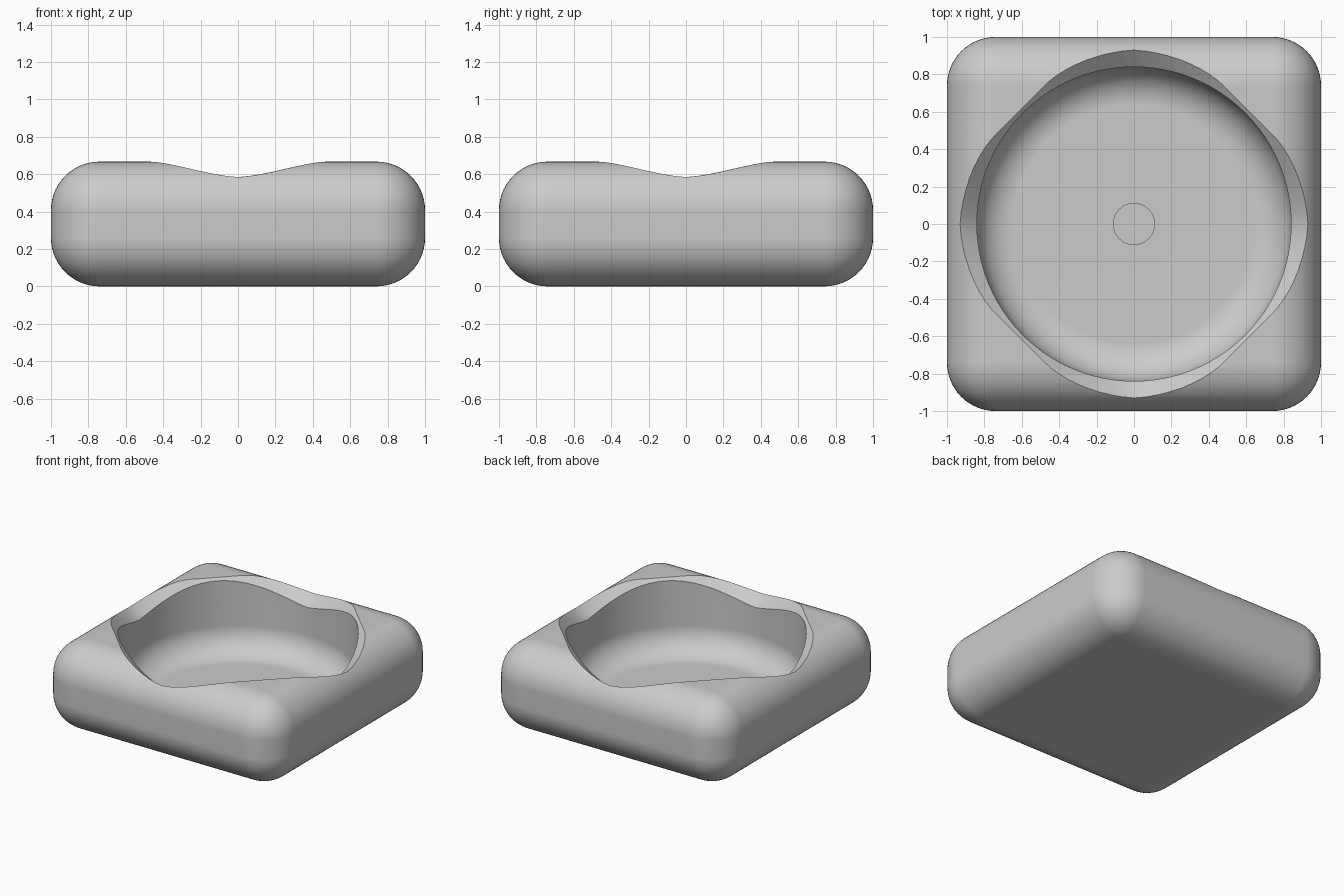
import bpy, bmesh, math

default = bpy.data.objects.get("Cube")
if default:
    bpy.data.objects.remove(default, do_unlink=True)

HEIGHT, ROUND = 0.667, 0.26          # block height and edge radius
WALL_R, FILLET, FLOOR = 0.84, 0.2, 0.1
SIDES = 96

grey = bpy.data.materials.new("plain_grey")
grey.use_nodes = True
colour = (0.6, 0.6, 0.6, 1)
grey.diffuse_color = colour
grey.node_tree.nodes["Principled BSDF"].inputs["Base Color"].default_value = colour


def make_object(name, bm):
    mesh = bpy.data.meshes.new(name)
    bmesh.ops.recalc_face_normals(bm, faces=bm.faces)
    bm.to_mesh(mesh)
    bm.free()
    mesh.materials.append(grey)
    obj = bpy.data.objects.new(name, mesh)
    bpy.context.collection.objects.link(obj)
    return obj


# Rounded square block
bm = bmesh.new()
bmesh.ops.create_cube(bm, size=2)
for v in bm.verts:
    v.co.z = (v.co.z + 1) / 2 * HEIGHT
bmesh.ops.bevel(bm, geom=bm.edges[:], offset=ROUND, offset_type='OFFSET',
                segments=14, profile=0.5, affect='EDGES')
dish = make_object("dish", bm)


# Bowl cutter: a lathe whose lip dips towards each of the four sides
def lip_height(angle):
    return 0.51 + 0.14 * abs(math.sin(2 * angle)) ** 1.4


def profile(angle):
    points = [(0.11, FLOOR - 0.02), (0.11, FLOOR)]
    for i in range(11):
        a = i / 10 * math.pi / 2
        points.append((WALL_R - FILLET + FILLET * math.sin(a),
                       FLOOR + FILLET * (1 - math.cos(a))))
    lip = lip_height(angle)
    points += [(WALL_R, lip), (WALL_R + 0.35, lip + 0.29), (WALL_R + 0.35, 1.2)]
    return points


bm = bmesh.new()
columns = []
for i in range(SIDES):
    a = i / SIDES * math.tau
    columns.append([bm.verts.new((r * math.cos(a), r * math.sin(a), z))
                    for r, z in profile(a)])
for i, here in enumerate(columns):
    there = columns[(i + 1) % SIDES]
    for j in range(len(here) - 1):
        bm.faces.new((here[j], there[j], there[j + 1], here[j + 1]))
for end in (0, -1):
    bm.faces.new([c[end] for c in columns])
cutter = make_object("bowl_cutter", bm)
cutter.hide_render = True

# Carve the bowl, then drop the cutter
bpy.ops.object.select_all(action='DESELECT')
bpy.context.view_layer.objects.active = dish
dish.select_set(True)
cut = dish.modifiers.new("bowl", 'BOOLEAN')
cut.operation = 'DIFFERENCE'
cut.solver = 'EXACT'
cut.object = cutter
bpy.ops.object.modifier_apply(modifier=cut.name)
bpy.data.objects.remove(cutter, do_unlink=True)

# Smooth shading with crisp lip edges
bpy.ops.object.shade_smooth_by_angle(angle=math.radians(30))
normals = dish.modifiers.new("clean_shading", 'WEIGHTED_NORMAL')
normals.keep_sharp = True
